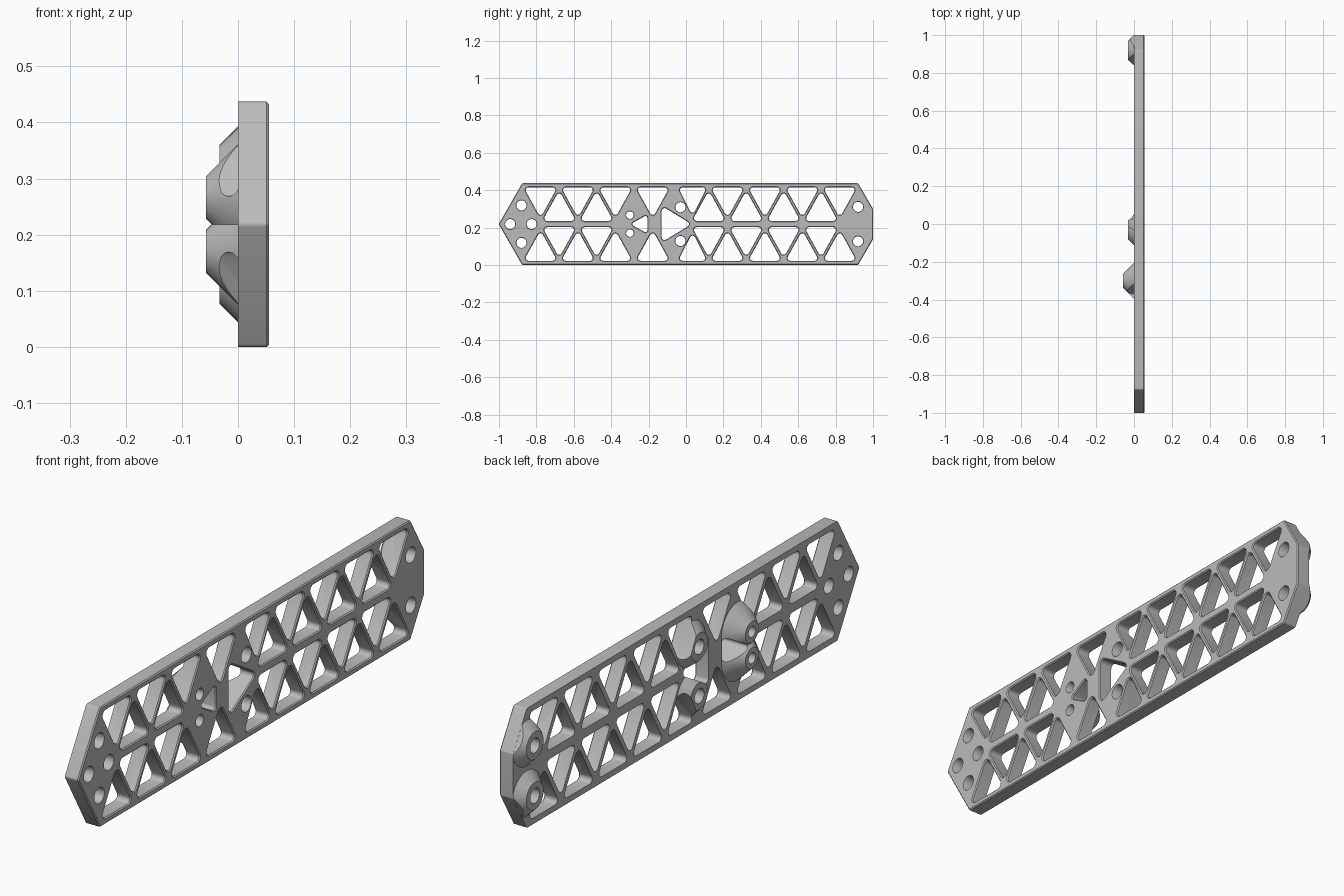
import bpy, bmesh, math
from mathutils import Vector

cube = bpy.data.objects.get("Cube")
if cube:
    bpy.data.objects.remove(cube)

THICK, CHAMFER, HEIGHT = 0.055, 0.004, 0.437
MID = HEIGHT / 2

grey = bpy.data.materials.new("light_grey")
grey.use_nodes = True
grey.diffuse_color = (0.5, 0.5, 0.5, 1)
grey.node_tree.nodes["Principled BSDF"].inputs["Base Color"].default_value = (0.5, 0.5, 0.5, 1)


def rounded(points, r, offset=0.0, steps=4):
    """Convex polygon (y, z) with corners of radius r, grown by offset."""
    pts = [Vector(p) for p in points]
    if sum(a.x * b.y - a.y * b.x for a, b in zip(pts, pts[1:] + pts[:1])) < 0:
        pts.reverse()
    ring = []
    for i, p in enumerate(pts):
        d1 = (p - pts[i - 1]).normalized()
        d2 = (pts[(i + 1) % len(pts)] - p).normalized()
        n1, n2 = Vector((d1.y, -d1.x)), Vector((d2.y, -d2.x))
        core = p - (n1 + n2) * (r / (1 + n1.dot(n2)))
        start = math.atan2(n1.y, n1.x)
        sweep = math.atan2(n1.x * n2.y - n1.y * n2.x, n1.dot(n2))
        for k in range(steps + 1):
            a = start + sweep * k / steps
            ring.append(core + Vector((math.cos(a), math.sin(a))) * (r + offset))
    return ring


def circle(y, z, r, n=40):
    return [Vector((y + r * math.cos(math.tau * k / n), z + r * math.sin(math.tau * k / n)))
            for k in range(n)]


def loft(bm, sections):
    """Closed solid through (x, ring) sections."""
    loops = [[bm.verts.new((x, p.x, p.y)) for p in ring] for x, ring in sections]
    n = len(loops[0])
    faces = [bm.faces.new(loops[0]), bm.faces.new(loops[-1])]
    for a, b in zip(loops, loops[1:]):
        for k in range(n):
            faces.append(bm.faces.new((a[k], a[(k + 1) % n], b[(k + 1) % n], b[k])))
    bmesh.ops.recalc_face_normals(bm, faces=faces)


def make(name, bm):
    mesh = bpy.data.meshes.new(name)
    bm.to_mesh(mesh)
    bm.free()
    mesh.materials.append(grey)
    obj = bpy.data.objects.new(name, mesh)
    bpy.context.collection.objects.link(obj)
    return obj


def boolean(obj, tool, operation):
    mod = obj.modifiers.new(operation.lower(), "BOOLEAN")
    mod.object, mod.operation, mod.solver, mod.use_self = tool, operation, "EXACT", True
    bpy.context.view_layer.objects.active = obj
    bpy.ops.object.modifier_apply(modifier=mod.name)
    bpy.data.objects.remove(tool)


def mirrored(points):
    return [(y, HEIGHT - z) for y, z in points]


# Plate with a chamfered outer face
outline = [(-1.0015, MID), (-0.876, 0), (0.92, 0), (1, 0.137),
           (1, HEIGHT - 0.137), (0.92, HEIGHT), (-0.876, HEIGHT)]
bm = bmesh.new()
loft(bm, [(0, rounded(outline, 0.01)), (THICK - CHAMFER, rounded(outline, 0.01)),
          (THICK, rounded(outline, 0.01, -CHAMFER))])
plate = make("lattice_plate", bm)

# Conical bosses on the back, trimmed to the plate outline
bm = bmesh.new()
for y, dz, top, height in ((-0.3, 0.048, 0.038, 0.057), (-0.03, 0.09, 0.05, 0.033),
                           (0.92, 0.092, 0.05, 0.033)):
    for z in (MID - dz, MID + dz):
        loft(bm, [(-height, circle(y, z, top)), (0.01, circle(y, z, top + height + 0.01))])
bosses = make("bosses", bm)
bm = bmesh.new()
loft(bm, [(-0.2, rounded(outline, 0.01, -0.0005)), (0.03, rounded(outline, 0.01, -0.0005))])
boolean(bosses, make("boss_trim", bm), "INTERSECT")
boolean(plate, bosses, "UNION")

# Openings, each flared at the outer face
holes = bmesh.new()


def opening(ring_at):
    loft(holes, [(-0.1, ring_at(0)), (THICK - CHAMFER, ring_at(0)),
                 (THICK + CHAMFER, ring_at(2 * CHAMFER))])


def window(points, r=0.015):
    opening(lambda off: rounded(points, r, off))


def bore(y, z, r):
    opening(lambda off: circle(y, z, r + off / 2))


# Two mirrored rows of triangular windows
for i in range(9):
    y = -0.778 + 0.2 * i
    wide = [(y - 0.09, 0.415), (y + 0.09, 0.415), (y, 0.252)]
    if i == 4:
        wide = [(-0.042, 0.415), (0.112, 0.415), (0.035, 0.262)]
    rows = [wide]
    if i not in (2, 3, 8) and i != 4 or i == 4:
        c = y + 0.1
        rows.append([(c - 0.09, 0.235), (c + 0.09, 0.235), (c, 0.398)])
    for tri in rows:
        window(tri)
        window(mirrored(tri))

# Central windows
window([(-0.297, MID), (-0.207, MID + 0.05), (-0.207, MID - 0.05)], 0.01)
window([(-0.13, MID + 0.097), (-0.13, MID - 0.097), (0.03, MID)], 0.015)

# Fastener holes
for y, dz, r in ((-0.3, 0.048, 0.02), (-0.03, 0.09, 0.027), (0.92, 0.092, 0.027),
                 (-0.88, 0.1, 0.027)):
    bore(y, MID - dz, r)
    bore(y, MID + dz, r)
bore(-0.94, MID, 0.027)
bore(-0.825, MID, 0.027)
boolean(plate, make("opening_cutters", holes), "DIFFERENCE")

# Smooth the curved walls, keep hard edges
bpy.ops.object.select_all(action="DESELECT")
plate.select_set(True)
bpy.context.view_layer.objects.active = plate
bpy.ops.object.shade_smooth_by_angle(angle=math.radians(30))
